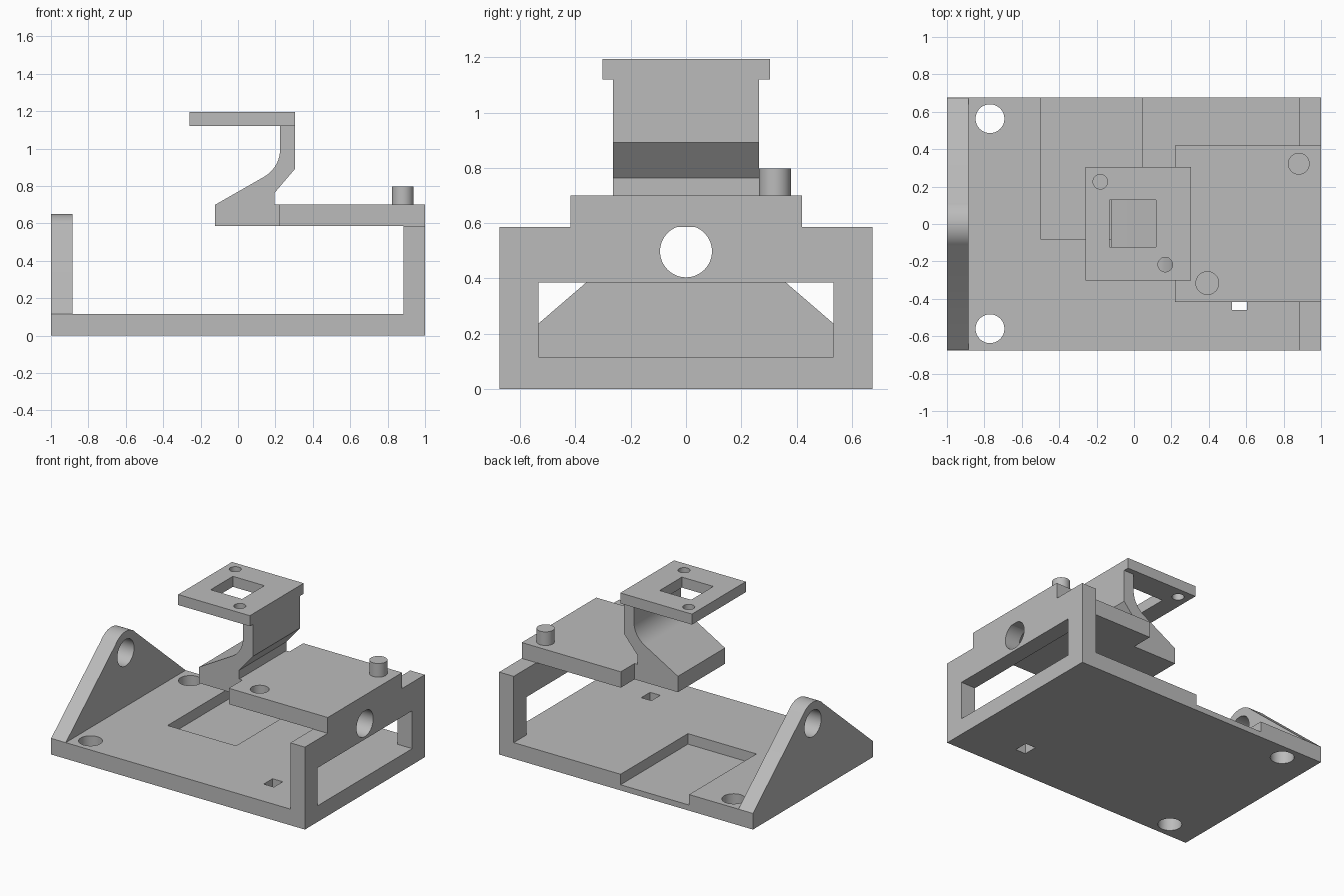
import bpy, bmesh, math
from mathutils import Vector

cube = bpy.data.objects.get("Cube")
if cube:
    bpy.data.objects.remove(cube, do_unlink=True)

grey = bpy.data.materials.new("plain grey")
grey.use_nodes = True
GREY = (0.5, 0.5, 0.5, 1)
grey.diffuse_color = GREY
grey.node_tree.nodes["Principled BSDF"].inputs["Base Color"].default_value = GREY


def prism(name, points, offset):
    """Extrude a closed outline by a vector."""
    bm = bmesh.new()
    face = bm.faces.new([bm.verts.new(p) for p in points])
    new = bmesh.ops.extrude_face_region(bm, geom=[face])["geom"]
    bmesh.ops.translate(bm, vec=Vector(offset),
                        verts=[v for v in new if isinstance(v, bmesh.types.BMVert)])
    bmesh.ops.recalc_face_normals(bm, faces=bm.faces)
    mesh = bpy.data.meshes.new(name)
    bm.to_mesh(mesh)
    bm.free()
    mesh.materials.append(grey)
    obj = bpy.data.objects.new(name, mesh)
    bpy.context.collection.objects.link(obj)
    return obj


def box(name, x, y, z):
    outline = [(x[0], y[0], z[0]), (x[1], y[0], z[0]), (x[1], y[1], z[0]), (x[0], y[1], z[0])]
    return prism(name, outline, (0, 0, z[1] - z[0]))


def arc(cx, cy, r, start, end, steps):
    angles = [math.radians(start + (end - start) * i / steps) for i in range(steps + 1)]
    return [(cx + r * math.cos(a), cy + r * math.sin(a)) for a in angles]


def post(name, x, y, r, z):
    """Upright cylinder."""
    return prism(name, [(px, py, z[0]) for px, py in arc(x, y, r, 0, 360, 48)[:-1]],
                 (0, 0, z[1] - z[0]))


def axle_cutter(x):
    """Cylinder along x for the pivot holes."""
    return prism("hole_cutter", [(x - 0.1, py, pz) for py, pz in arc(0, PIVOT, 0.094, 0, 360, 64)[:-1]],
                 (0.35, 0, 0))


def cut(obj, *cutters):
    bpy.context.view_layer.objects.active = obj
    for cutter in cutters:
        cutter.hide_render = True
        mod = obj.modifiers.new("cut", 'BOOLEAN')
        mod.operation = 'DIFFERENCE'
        mod.solver = 'EXACT'
        mod.object = cutter
        bpy.ops.object.modifier_apply(modifier=mod.name)
        bpy.data.objects.remove(cutter, do_unlink=True)


def smooth(*objs):
    bpy.ops.object.select_all(action='DESELECT')
    for obj in objs:
        obj.select_set(True)
    bpy.context.view_layer.objects.active = objs[0]
    bpy.ops.object.shade_smooth_by_angle(angle=math.radians(25))


HALF = 0.675      # half depth of the base
FLOOR = 0.115     # base thickness
DECK = 0.587      # underside of the raised deck
TOP = 0.70        # upper side of the raised deck
WALL = 0.885      # inner side of the end walls
PIVOT = 0.498     # height of the pivot holes

# Base with screw holes, a slot and a pocket open to the back
base = box("base_plate", (-1, 1), (-HALF, HALF), (0, FLOOR))
cut(base,
    post("hole_cutter", -0.77, 0.563, 0.077, (-0.1, 0.3)),
    post("hole_cutter", -0.77, -0.56, 0.077, (-0.1, 0.3)),
    box("slot_cutter", (0.525, 0.605), (-0.46, -0.36), (-0.1, 0.3)),
    box("pocket_cutter", (-0.497, 0.043), (-0.083, 0.8), (0.04, 0.3)))

# Triangular pivot wall with a rounded tip
tip = arc(0, PIVOT, 0.152, 40.8, 139.2, 24)
outline = [(-HALF, FLOOR), (HALF, FLOOR)] + tip
pivot_wall = prism("pivot_wall", [(-1, y, z) for y, z in outline], (1 - WALL, 0, 0))
cut(pivot_wall, axle_cutter(-1))

# Rectangular wall with a window
window_wall = box("window_wall", (WALL, 1), (-HALF, HALF), (FLOOR, DECK))
cut(window_wall,
    box("window_cutter", (0.8, 1.1), (-0.533, 0.533), (FLOOR - 0.01, 0.385)),
    axle_cutter(WALL))

# Raised deck with its hole and peg
deck = box("deck", (0.22, 1), (-0.418, 0.42), (DECK, TOP))
cut(deck, post("hole_cutter", 0.392, -0.316, 0.061, (0.5, 0.8)))
peg = post("deck_peg", 0.881, 0.322, 0.058, (TOP, 0.797))

# Curved arm rising from the deck
profile = [(-0.122, DECK), (0.22, DECK), (0.22, TOP), (0.195, TOP), (0.195, 0.763),
           (0.305, 0.892), (0.305, 1.12), (0.225, 1.12)]
profile += arc(0.055, 0.997, 0.17, 0, -60, 16) + [(-0.122, TOP)]
arm = prism("curved_arm", [(x, -0.265, z) for x, z in profile], (0, 0.53, 0))

# Mounting plate on top of the arm
plate = box("mounting_plate", (-0.26, 0.305), (-0.302, 0.304), (1.12, 1.195))
cut(plate,
    box("square_cutter", (-0.13, 0.118), (-0.122, 0.128), (1, 1.3)),
    post("hole_cutter", -0.18, 0.226, 0.039, (1, 1.3)),
    post("hole_cutter", 0.167, -0.217, 0.039, (1, 1.3)))

smooth(base, pivot_wall, window_wall, deck, peg, arm, plate)
